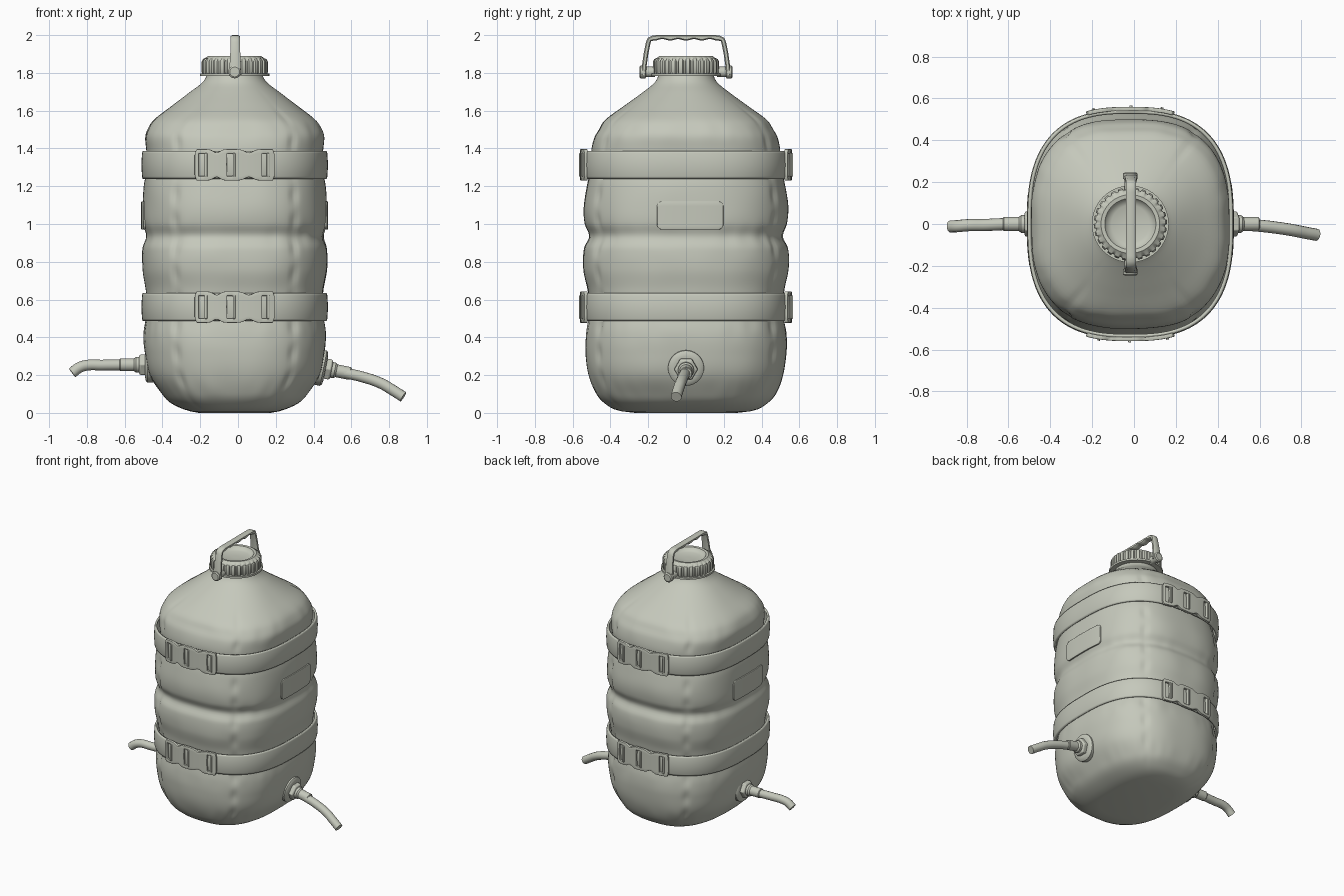
import bpy, bmesh, math
from mathutils import Vector, Matrix, noise

cube = bpy.data.objects.get("Cube")
if cube:
    bpy.data.objects.remove(cube)

COLOUR = (0.56, 0.58, 0.50, 1)
mat = bpy.data.materials.new("pale sage grey")
mat.use_nodes = True
mat.diffuse_color = COLOUR
shader = next(n for n in mat.node_tree.nodes if n.type == 'BSDF_PRINCIPLED')
shader.inputs["Base Color"].default_value = COLOUR
shader.inputs["Roughness"].default_value = 0.7

CX = -0.0175          # centre of the container in x
N = 2.7               # squareness of the plan section


def finish(ob, angle=35):
    if not ob.data.materials:
        ob.data.materials.append(mat)
    bpy.ops.object.select_all(action='DESELECT')
    ob.select_set(True)
    bpy.context.view_layer.objects.active = ob
    bpy.ops.object.shade_smooth_by_angle(angle=math.radians(angle))
    return ob


def from_bmesh(name, bm, thick=0, bevel=0, angle=35):
    bmesh.ops.recalc_face_normals(bm, faces=bm.faces)
    me = bpy.data.meshes.new(name)
    bm.to_mesh(me)
    bm.free()
    ob = bpy.data.objects.new(name, me)
    bpy.context.collection.objects.link(ob)
    finish(ob, angle)
    if thick:
        s = ob.modifiers.new("thickness", 'SOLIDIFY')
        s.thickness, s.offset = thick, 0
    if bevel:
        b = ob.modifiers.new("soft edges", 'BEVEL')
        b.width, b.segments, b.limit_method = bevel, 2, 'ANGLE'
    return ob


def loft(name, rings, caps=True, **kw):
    bm = bmesh.new()
    rows = [[bm.verts.new(p) for p in ring] for ring in rings]
    k = len(rows[0])
    for a, b in zip(rows, rows[1:]):
        for i in range(k):
            bm.faces.new((a[i], a[(i + 1) % k], b[(i + 1) % k], b[i]))
    if caps:
        bm.faces.new(rows[0])
        bm.faces.new(rows[-1])
    return from_bmesh(name, bm, **kw)


def lathe(name, profile, loc, axis=(0, 0, 1), sides=40, rib=0, ribs=1, **kw):
    turn = Matrix.Translation(loc) @ Vector(axis).to_track_quat('Z', 'Y').to_matrix().to_4x4()
    rings = []
    for r, h in profile:
        ring = []
        for i in range(sides):
            a = math.tau * i / sides
            q = r - (rib if rib and r > 0.16 and math.sin(a * ribs) < -0.3 else 0)
            ring.append(turn @ Vector((q * math.cos(a), q * math.sin(a), h)))
        rings.append(ring)
    return loft(name, rings, **kw)


# Silhouette of the padded container: height, half width, half depth
PROFILE = [(0.0, .19, .27), (.012, .25, .36), (.05, .335, .43), (.1, .385, .475), (.2, .45, .515),
           (.32, .476, .532), (.42, .482, .53), (.55, .465, .51), (.65, .47, .52), (.76, .488, .543),
           (.87, .488, .54), (.935, .469, .512), (1.0, .486, .535), (1.09, .488, .541), (1.2, .481, .525),
           (1.31, .462, .50), (1.39, .468, .50), (1.46, .474, .485), (1.5, .462, .462),
           (1.55, .43, .43), (1.62, .34, .335), (1.7, .235, .225), (1.75, .17, .165), (1.8, .14, .14)]


def half_size(z):
    """Smooth interpolation through the silhouette."""
    i = max(j for j in range(len(PROFILE) - 1) if PROFILE[j][0] <= z)
    p = [PROFILE[min(max(i + d, 0), len(PROFILE) - 1)] for d in (-1, 0, 1, 2)]
    h = p[2][0] - p[1][0]
    t = (z - p[1][0]) / h
    out = []
    for c in (1, 2):
        m0 = (p[2][c] - p[0][c]) / (p[2][0] - p[0][0]) * h
        m1 = (p[3][c] - p[1][c]) / (p[3][0] - p[1][0]) * h
        out.append((2*t**3 - 3*t*t + 1) * p[1][c] + (t**3 - 2*t*t + t) * m0
                   + (3*t*t - 2*t**3) * p[2][c] + (t**3 - t*t) * m1)
    return out


def section(hx, hy, z, n=N, steps=144):
    ring = []
    for i in range(steps):
        c, s = math.cos(math.tau * i / steps), math.sin(math.tau * i / steps)
        ring.append(Vector((CX + math.copysign(abs(c) ** (2 / n), c) * hx,
                            math.copysign(abs(s) ** (2 / n), s) * hy, z)))
    return ring


def bump(d, width):
    return math.exp(-(d / width) ** 2)


# Padded container with seams and gathers
rings = []
LEVELS = 130
for k in range(LEVELS + 1):
    z = 1.8 * (k / LEVELS) ** 1.1
    hx, hy = half_size(min(z, 1.799))
    n = N - 0.7 * min(1, max(0, (z - 1.5) / 0.28))
    ring = section(hx, hy, z, n)
    fade = min(1, z / 0.1) * min(1, max(0, (1.72 - z) / 0.15))
    pleats = sum(bump(z - c, 0.06) for c in (0.12, 0.45, 0.935, 1.5))
    for i, p in enumerate(ring):
        a = math.tau * i / len(ring)
        corner = math.atan2(abs(math.sin(a)), abs(math.cos(a)))
        seam = bump(corner - 0.98, 0.05) * (0.012 + 0.008 * math.sin(z * 45))
        fold = 0.008 * noise.noise(Vector((a * 7, 0, z * 5))) * pleats
        crumple = 0.006 * noise.noise(p * 6)
        scale = 1 - fade * (seam - fold - crumple)
        p.x = CX + (p.x - CX) * scale
        p.y *= scale
    rings.append(ring)
loft("padded_container", rings, angle=50)

# Two webbing straps
STRAPS = {"upper": 1.313, "lower": 0.56}
SX, SY = 0.484, 0.537
for label, zc in STRAPS.items():
    loft(label + "_strap", [section(SX + b, SY + b, zc + d, N) for d, b in
         ((-.072, -.004), (-.06, 0), (0, .003), (.06, 0), (.072, -.004))],
         caps=False, thick=0.014)


def panel(name, lo, hi, height, surface, slots=(), slot_half=0.05, thick=0.02, steps=82, turn=0):
    """Curved plate laid over a surface, with optional upright slots."""
    bm = bmesh.new()
    grid = []
    for i in range(steps + 1):
        u = lo + (hi - lo) * i / steps
        h = height(u)
        s = min(slot_half, h * 0.75)
        grid.append([bm.verts.new(surface(u, w)) for w in (-h, -s, 0, s, h)])
    for i in range(steps):
        u = lo + (hi - lo) * (i + 0.5) / steps
        for j in range(4):
            if j in (1, 2) and any(a < u < b for a, b in slots):
                continue
            bm.faces.new((grid[i][j], grid[i + 1][j], grid[i + 1][j + 1], grid[i][j + 1]))
    bmesh.ops.delete(bm, geom=[v for v in bm.verts if not v.link_faces], context='VERTS')
    bm.transform(Matrix.Translation((CX, 0, 0)) @ Matrix.Rotation(turn, 4, 'Z'))
    return from_bmesh(name, bm, thick=thick, bevel=0.003)


def curve_out(u, across, out):
    return out * (1 - abs(u / across) ** N) ** (1 / N)


# Side-release buckles, front and back
def buckle_height(u):
    waist = bump(u + 0.095, 0.025) + bump(u - 0.075, 0.03)
    end = min(1, (0.21 - abs(u)) / 0.02 + 0.6)
    return (0.083 - 0.018 * waist) * end


SLOTS = ((-.188, -.158), (-.04, -.01), (.143, .17))
for label, zc in STRAPS.items():
    for side, turn in (("front", 0), ("back", math.pi)):
        place = lambda u, w: (u, -curve_out(u, SX, SY + 0.013), zc + w)
        panel(f"{label}_{side}_buckle", -.21, .21, buckle_height, place, SLOTS, 0.06, turn=turn)
        for k, (a, b) in enumerate(SLOTS):
            # Raised bar beside each slot
            place_bar = lambda u, w: (u, -curve_out(u, SX, SY + 0.024), zc + w)
            panel(f"{label}_{side}_buckle_bar_{k}", b, b + 0.014, lambda u: 0.062,
                  place_bar, thick=0.012, steps=3, turn=turn)


# Rounded label patches on both sides
def patch_height(u):
    edge = min(0.03, 0.176 - abs(u - 0.022))
    return 0.045 + math.sqrt(max(0, 0.03 ** 2 - (0.03 - edge) ** 2))


def patch_place(u, w):
    hx, hy = half_size(1.045 + w)
    return (curve_out(u, hy, 0.489), u, 1.045 + w)


for side, turn in (("left", 0), ("right", math.pi)):
    panel(side + "_label_patch", -.153, .197, patch_height, patch_place, thick=0.012, turn=turn)

# Neck and ribbed screw cap with a dished top
lathe("neck", [(.16, 1.75), (.145, 1.77), (.14, 1.81)], (CX, 0, 0))
lathe("screw_cap", [(.15, 1.79), (.17, 1.793), (.175, 1.803), (.175, 1.86), (.168, 1.873),
                    (.15, 1.882), (.14, 1.89), (.122, 1.888), (.112, 1.872), (.09, 1.862), (.02, 1.86)],
      (CX, 0, 0), sides=224, rib=0.01, ribs=28)
lathe("handle_collar", [(.15, 1.783), (.184, 1.783), (.184, 1.797), (.15, 1.797)], (CX, 0, 0))

# Swing handle with finger grip
half = [(.236, 1.785), (.234, 1.83), (.224, 1.90), (.212, 1.96), (.202, 1.982), (.18, 1.993)]
path = [Vector((0, y, z)) for y, z in half]
path += [Vector((0, .16 - .32 * i / 32, 1.996)) for i in range(33)]
path += [Vector((0, -y, z)) for y, z in reversed(half)]
handle_rings = []
for i, p in enumerate(path):
    d = (path[min(i + 1, len(path) - 1)] - path[max(i - 1, 0)]).normalized()
    inward = Vector((0, d.z, -d.y))
    if inward.dot(Vector((0, 0, 1.85)) - p) < 0:
        inward = -inward
    grip = 0.004 * math.cos(p.y * 75) if p.z > 1.99 else 0
    w = 0.024 + 0.008 * min(1, max(0, (1.95 - p.z) / 0.15))
    q = p + inward * (0.025 + grip)
    side = Vector((w, 0, 0))
    c = Vector((CX + 0.003, 0, 0.004))
    handle_rings.append([c + p + side * .7, c + p + side + inward * .006, c + q + side - inward * .006,
                         c + q + side * .7, c + q - side * .7, c + q - side - inward * .006,
                         c + p - side + inward * .006, c + p - side * .7])
loft("carry_handle", handle_rings, angle=40)
for s, side in ((-1, "front"), (1, "back")):
    lathe(side + "_handle_pivot", [(.028, 0), (.028, .05), (.034, .052), (.034, .078), (.026, .084)],
          (CX, s * 0.163, 1.805), (0, s, 0), sides=24)

# Spouts: flange, hex nut, sleeve and bent hose
SPOUTS = {
    "left": ((.435, 0, .24), (1, 0, -.2),
             [(.47, 0, .235), (.56, -.005, .213), (.66, -.015, .19), (.76, -.03, .155),
              (.82, -.042, .12), (.875, -.052, .085)]),
    "right": ((-.462, .0, .255), (-1, 0, 0),
              [(-.49, 0, .255), (-.6, 0, .254), (-.72, -.005, .253), (-.80, -.006, .252),
               (-.84, -.01, .24), (-.878, -.012, .212)]),
}
for side, (loc, axis, points) in SPOUTS.items():
    lathe(side + "_spout_flange", [(.095, -.02), (.095, .018), (.085, .026), (.065, .03)], loc, axis)
    lathe(side + "_spout_nut", [(.062, .02), (.062, .056), (.052, .062)], loc, axis, sides=6, bevel=0.004)
    lathe(side + "_spout_sleeve", [(.042, .05), (.042, .078), (.034, .088), (.034, .16), (.03, .165)], loc, axis)
    cu = bpy.data.curves.new(side + "_hose", 'CURVE')
    cu.dimensions, cu.bevel_depth, cu.bevel_resolution = '3D', 0.029, 5
    cu.use_fill_caps = True
    sp = cu.splines.new('BEZIER')
    sp.bezier_points.add(len(points) - 1)
    for bp, p in zip(sp.bezier_points, points):
        bp.co = p
        bp.handle_left_type = bp.handle_right_type = 'AUTO'
    cu.materials.append(mat)
    hose = bpy.data.objects.new(side + "_hose", cu)
    bpy.context.collection.objects.link(hose)
    bpy.ops.object.select_all(action='DESELECT')
    hose.select_set(True)
    bpy.context.view_layer.objects.active = hose
    bpy.ops.object.convert(target='MESH')
    finish(bpy.context.view_layer.objects.active)
